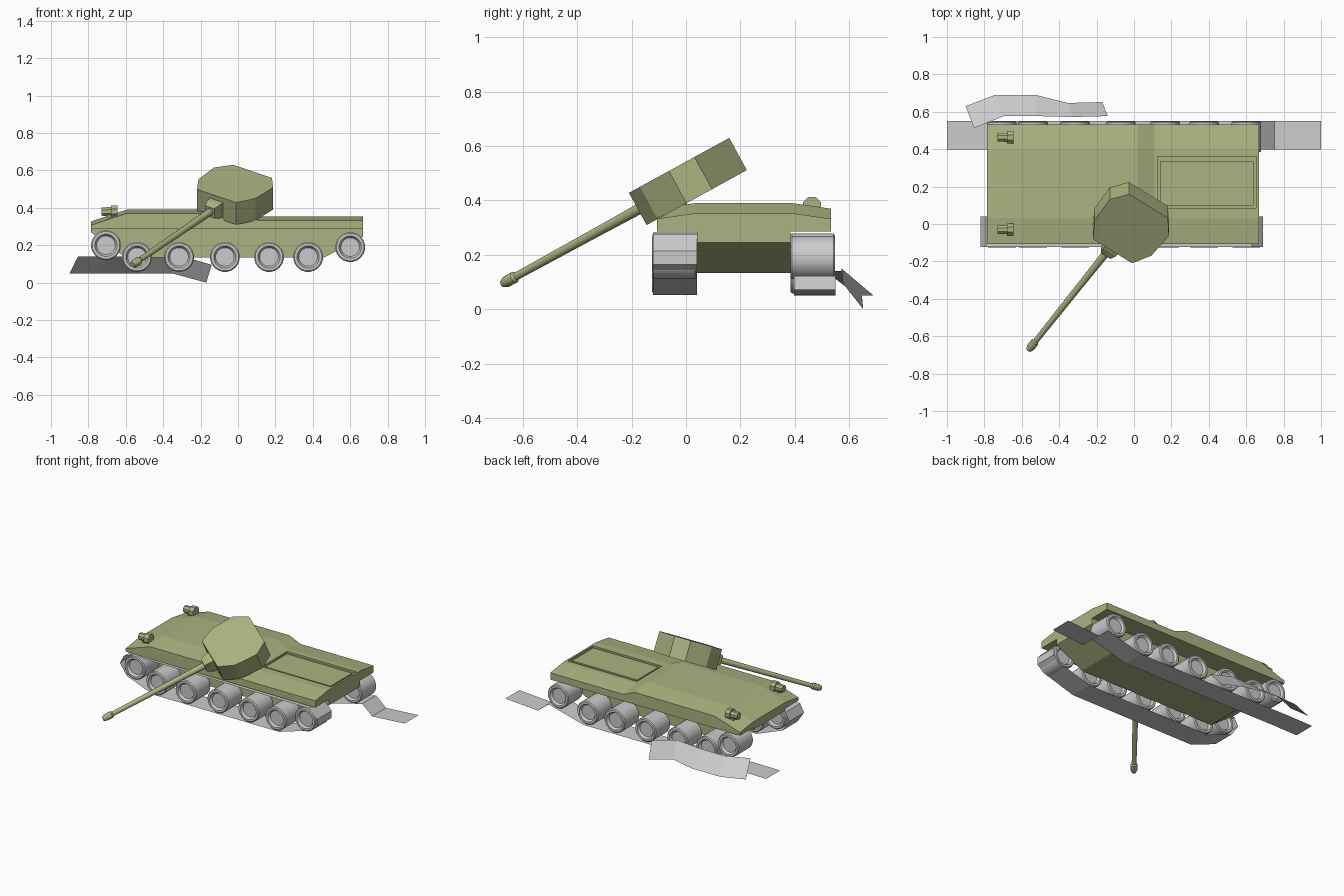
import bpy, bmesh, math
from mathutils import Matrix, Vector

if "Cube" in bpy.data.objects:
    bpy.data.objects.remove(bpy.data.objects["Cube"])

CY = 0.2125                                   # centre line of the hull
olive = bpy.data.materials.new("olive_paint")
olive.diffuse_color = (0.42, 0.45, 0.22, 1)
olive.use_nodes = True
olive.node_tree.nodes["Principled BSDF"].inputs["Base Color"].default_value = olive.diffuse_color


def make(name, verts, faces, mat=None, matrix=None, solid=True):
    me = bpy.data.meshes.new(name)
    me.from_pydata([tuple(v) for v in verts], [], faces)
    if solid:
        bm = bmesh.new()
        bm.from_mesh(me)
        bmesh.ops.recalc_face_normals(bm, faces=bm.faces)
        bm.to_mesh(me)
        bm.free()
    ob = bpy.data.objects.new(name, me)
    bpy.context.collection.objects.link(ob)
    if mat:
        me.materials.append(mat)
    if matrix:
        ob.matrix_world = matrix
    return ob


def loft(name, rings, mat=None, matrix=None):
    """Skin a list of equal closed rings and cap both ends."""
    n = len(rings[0])
    faces = [(i*n + j, i*n + (j+1) % n, (i+1)*n + (j+1) % n, (i+1)*n + j)
             for i in range(len(rings)-1) for j in range(n)]
    faces += [tuple(range(n)), tuple(range((len(rings)-1)*n, len(rings)*n))]
    return make(name, [v for r in rings for v in r], faces, mat, matrix)


def lathe(name, profile, sides, mat=None, matrix=None, smooth=True):
    """Turn (distance, radius) pairs around the local x axis."""
    rings = [[(d, r*math.cos(a), r*math.sin(a))
              for a in [2*math.pi*(k + .5)/sides for k in range(sides)]] for d, r in profile]
    ob = loft(name, rings, mat, matrix)
    if smooth:
        bpy.ops.object.select_all(action='DESELECT')
        ob.select_set(True)
        bpy.context.view_layer.objects.active = ob
        bpy.ops.object.shade_smooth_by_angle(angle=math.radians(30))
    return ob


def box(name, lo, hi, mat=None):
    return loft(name, [[(x, lo[1], lo[2]), (x, hi[1], lo[2]), (x, hi[1], hi[2]), (x, lo[1], hi[2])]
                       for x in (lo[0], hi[0])], mat)


def ribbon(name, left, right, closed=False):
    """Thin track strip between two edge lines."""
    n = len(left)
    faces = [(i, (i+1) % n, n + (i+1) % n, n + i) for i in range(n if closed else n-1)]
    return make(name, left + right, faces, solid=False)


# Upper hull: cross-section lofted along the length
stations = [(-.787, .327), (-.595, .39), (.02, .39), (.11, .353), (.668, .353)]
hull = loft("upper_hull", [[(x, CY + y, z) for y, z in
            ((-.32, .286), (-.32, zc - .02), (-.18, zc), (.18, zc), (.32, zc - .02), (.32, .286))]
            for x, zc in stations], olive)

# Recessed engine deck with a panel inside
cutter = box("deck_cutter", (.125, .085, .34), (.655, .36, .4))
cutter.hide_render = True
cutter.hide_viewport = True
cut = hull.modifiers.new("deck_recess", 'BOOLEAN')
cut.operation = 'DIFFERENCE'
cut.object = cutter
box("deck_panel", (.14, .10, .335), (.64, .335, .349), olive)

# Lower hull between the wheels
low = [(-.787, .288), (-.787, .27), (-.60, .134), (.46, .134), (.668, .245), (.668, .288)]
loft("lower_hull", [[(x, CY + y, z) for x, z in low] for y in (-.172, .172)], olive)

# Headlights
for i, y in enumerate((-.03, .463)):
    lathe(f"headlight_{i}", [(-.73, .024), (-.68, .026), (-.68, .036), (-.645, .036)], 8, olive,
          Matrix.Translation((0, y, .38)), smooth=False)
    box(f"headlight_post_{i}", (-.70, y - .015, .33), (-.665, y + .015, .37), olive)

# Road wheels, front idler and rear sprocket on both sides
wheels = [(-.706, .20), (-.54, .137), (-.315, .137), (-.07, .137), (.166, .137), (.375, .137), (.60, .19)]
half = [(.066, .044), (.066, .050), (.074, .055), (.082, .060), (.082, .074), (.076, .080)]
wheel_profile = [(-d, r) for d, r in half] + [(d, r) for d, r in reversed(half)]
for side, y in (("near", -.043), ("far", .466)):
    for i, (x, z) in enumerate(wheels):
        lathe(f"{side}_wheel_{i}", wheel_profile, 20, None,
              Matrix.Translation((x, y, z)) @ Matrix.Rotation(math.pi/2, 4, 'Z'))

# Intact near track: closed loop
loop = [(-.57, .052), (.40, .052), (.64, .125), (.69, .165), (.69, .215), (.63, .277),
        (-.73, .283), (-.79, .26), (-.82, .205), (-.77, .13)]
ribbon("near_track", [(x, -.122, z) for x, z in loop], [(x, .04, z) for x, z in loop], True)

# Broken far track lying under the wheels
strip = [(-1, .05), (-.8, .052), (-.57, .05), (.40, .05), (.675, .122), (.75, .055), (1, .072)]
ribbon("far_track", [(x, .397, z) for x, z in strip], [(x, .55, z) for x, z in strip])

# Fallen track piece beside the tank
ribbon("fallen_track",
       [(-.90, .63, .05), (-.743, .69, .05), (-.524, .69, .05), (-.353, .647, .05), (-.17, .652, 0)],
       [(-.855, .513, .14), (-.695, .577, .14), (-.52, .577, .14), (-.33, .572, .15), (-.14, .577, .095)])

# Blown-off turret: local x runs along the gun, top face at local z = 0
yaw = math.atan2(-.777, -.545)
M = (Matrix.Translation((0, 0, .543)) @ Matrix.Rotation(math.radians(28.7), 4, 'X')
     @ Matrix.Translation((-.016, -.025, 0)) @ Matrix.Rotation(yaw, 4, 'Z'))
outline = [(-.163, .127), (-.078, .193), (.075, .186), (.172, .128)]
outline += [(x, -y) for x, y in reversed(outline)]
loft("turret", [[(x, y, z) for x, y in outline] for z in (0, -.135)], olive, M)

# Gun mantlet, barrel and muzzle
loft("gun_mantlet", [[(x, -h, -.07 - h), (x, h, -.07 - h), (x, h, -.07 + h), (x, -h, -.07 + h)]
                     for x, h in ((.15, .045), (.20, .042), (.235, .03))], olive, M)
G = M @ Matrix.Translation((0, 0, -.07))
lathe("gun_barrel", [(.20, .021), (.45, .018), (.885, .015), (.895, .022), (.935, .022), (.955, .014)],
      12, olive, G)
